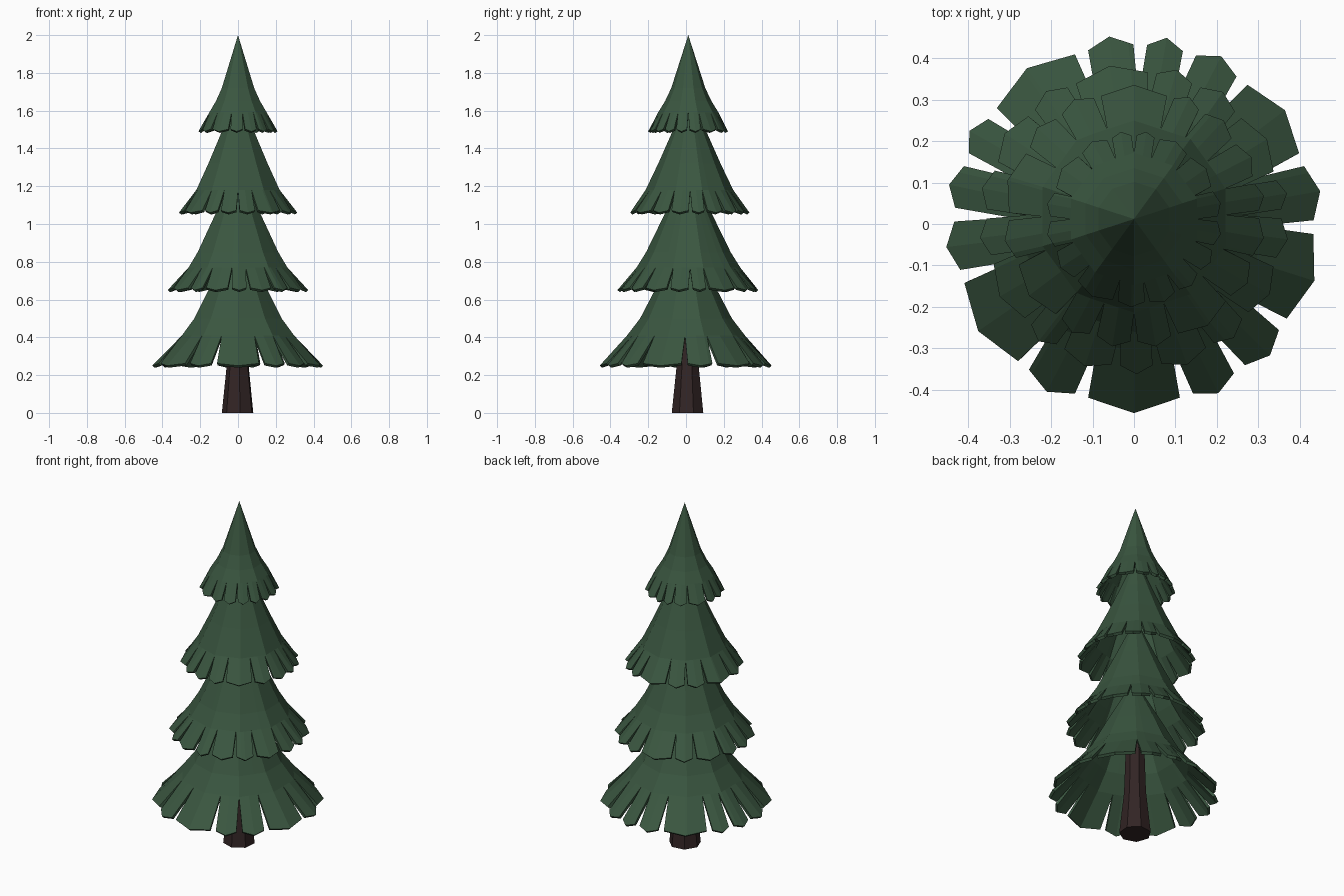
import bpy, bmesh, math
from mathutils import Vector

cube = bpy.data.objects.get("Cube")
if cube:
    bpy.data.objects.remove(cube, do_unlink=True)


def make_material(name, rgb):
    mat = bpy.data.materials.new(name)
    mat.use_nodes = True
    mat.diffuse_color = (*rgb, 1)
    mat.node_tree.nodes["Principled BSDF"].inputs["Base Color"].default_value = (*rgb, 1)
    return mat


needle_green = make_material("needle_green", (0.042, 0.093, 0.051))
bark_brown = make_material("bark_brown", (0.032, 0.018, 0.018))


def add_object(name, bm, mat):
    bmesh.ops.remove_doubles(bm, verts=bm.verts, dist=0.0001)
    bmesh.ops.recalc_face_normals(bm, faces=bm.faces)
    mesh = bpy.data.meshes.new(name)
    bm.to_mesh(mesh)
    bm.free()
    mesh.materials.append(mat)
    obj = bpy.data.objects.new(name, mesh)
    bpy.context.collection.objects.link(obj)
    return obj


def polar(r, deg, z, cy=0.0):
    a = math.radians(deg)
    return Vector((r * math.cos(a), r * math.sin(a) + cy, z))


def decagon(r, deg):
    # radius of a ten-sided ring, with ridges at 18, 54, 90 ... degrees
    off = (deg - 18) % 36 - 18
    return r * math.cos(math.radians(18)) / math.cos(math.radians(off))


def add_tier(name, profile, tip, gaps, half_gap, cy):
    """Ten-sided cone whose lower edge is slit into pointed leaves."""
    bm = bmesh.new()

    def face(*points):
        bm.faces.new([bm.verts.new(p) for p in points])

    tip_r, tip_z = tip
    for i, g0 in enumerate(gaps):
        g1 = gaps[i + 1] if i + 1 < len(gaps) else gaps[0] + 360
        mid = (g0 + g1) / 2
        ridges = [18 + 36 * k for k in range(-1, 21)]
        cols = [g0, mid, g1] + [a for a in ridges
                                if g0 + 1 < a < g1 - 1 and abs(a - mid) > 1]
        cols.sort()
        # leaf outline: two shoulders and a point
        left = polar(tip_r * 0.95, g0 + half_gap, tip_z + 0.012, cy)
        point = polar(tip_r, mid, tip_z, cy)
        right = polar(tip_r * 0.95, g1 - half_gap, tip_z + 0.012, cy)

        def edge(a):
            t = (a - g0) / (g1 - g0) * 2
            return left.lerp(point, t) if t <= 1 else point.lerp(right, t - 1)

        for a, b in zip(cols, cols[1:]):
            rows = [(polar(decagon(r, a), a, z, cy), polar(decagon(r, b), b, z, cy))
                    for r, z in profile]
            rows.append((edge(a), edge(b)))
            face(rows[0][0], rows[1][0], rows[1][1])
            for (p, q), (s, t) in zip(rows[1:], rows[2:]):
                face(p, s, t, q)
    obj = add_object(name, bm, needle_green)
    # make sure the shell faces outwards before thickening inwards
    if sum(f.normal.z for f in obj.data.polygons) < 0:
        obj.data.flip_normals()
    shell = obj.modifiers.new("thickness", "SOLIDIFY")
    shell.thickness = 0.016
    shell.offset = -1


# Foliage tiers: ridge profile from apex to slit tops, leaf tip, slit angles
add_tier("bottom_foliage", [(0, 0.95), (0.17, 0.64), (0.243, 0.5), (0.312, 0.41)],
         (0.457, 0.25),
         [-1, 21, 53, 72, 88, 107, 142, 159, 177, 197, 232, 253, 287, 306, 326], 2.2, 0.0)
add_tier("lower_middle_foliage", [(0, 1.32), (0.122, 1.06), (0.225, 0.85), (0.275, 0.77)],
         (0.375, 0.65),
         [2, 17, 45, 65, 83, 115, 134, 159, 178, 196, 224, 240, 263, 279, 301, 319, 343],
         1.8, 0.012)
add_tier("upper_middle_foliage", [(0, 1.7), (0.094, 1.48), (0.165, 1.32), (0.232, 1.18)],
         (0.318, 1.06),
         [1, 17, 37, 57, 73, 107, 127, 148, 180, 201, 233, 251, 270, 289, 319, 340],
         1.7, 0.018)
add_tier("top_foliage", [(0, 2.0), (0.09, 1.72), (0.123, 1.65), (0.16, 1.59)],
         (0.213, 1.49),
         [0, 21, 49, 74, 90, 107, 130, 160, 180, 201, 226, 257, 279, 301, 321, 340],
         1.8, 0.012)

# Trunk: tapered seven-sided post
bm = bmesh.new()
rings = [[bm.verts.new(polar(r, 20 + 360 * k / 7, z, 0.01)) for k in range(7)]
         for r, z in [(0.086, 0), (0.06, 0.25), (0.045, 0.7)]]
for low, high in zip(rings, rings[1:]):
    for k in range(7):
        n = (k + 1) % 7
        bm.faces.new((low[k], low[n], high[n], high[k]))
bm.faces.new(rings[0][::-1])
bm.faces.new(rings[-1])
add_object("trunk", bm, bark_brown)
